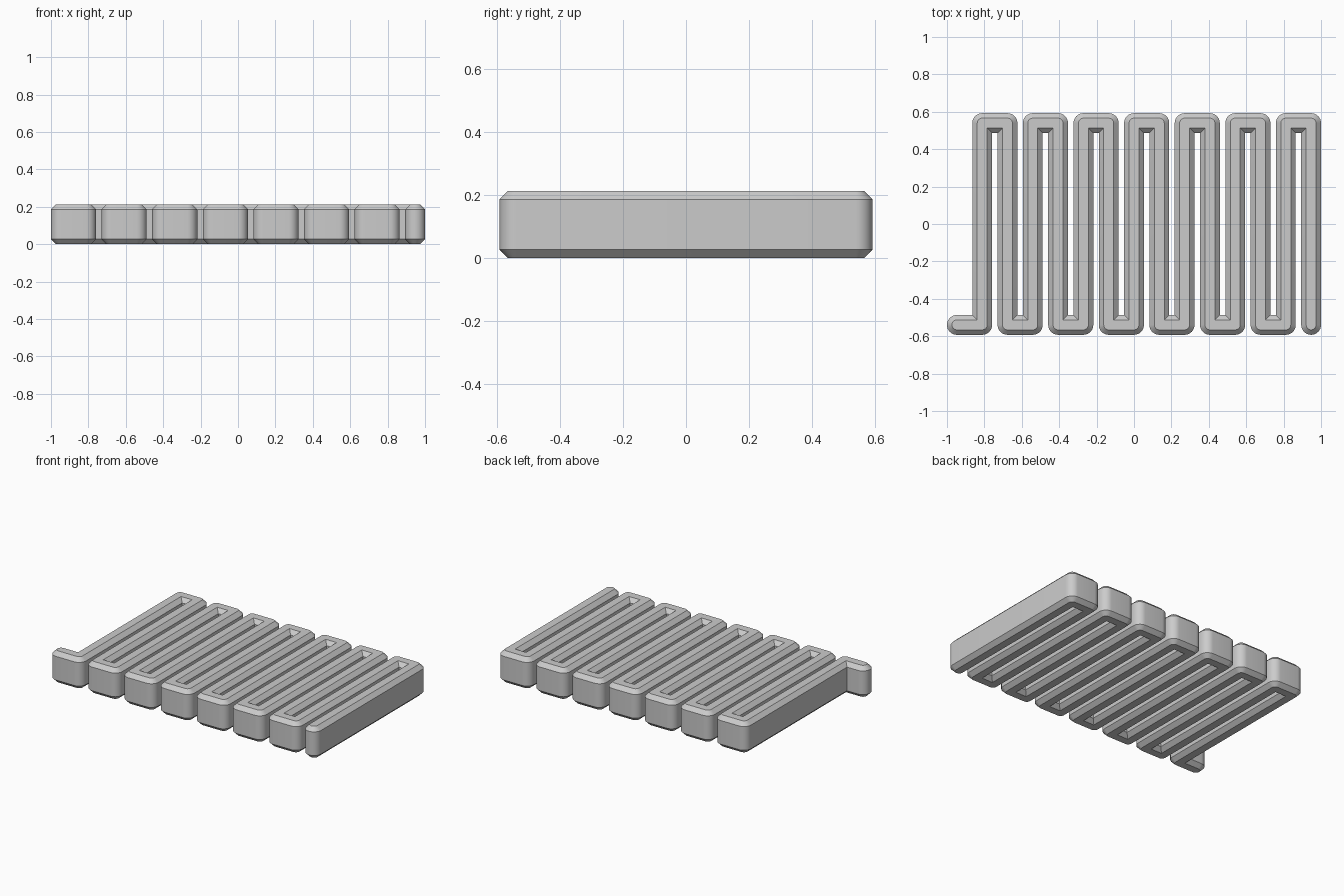
import bpy, bmesh, math
from mathutils import Vector

if "Cube" in bpy.data.objects:
    bpy.data.objects.remove(bpy.data.objects["Cube"])

W = 0.106             # strip width
S = (2 - W) / 14      # bar spacing
HY = 0.5925 - W / 2   # centreline half depth
H, C = 0.213, 0.0265  # height, chamfer
SEG = 8               # segments per rounded quarter turn

# Serpentine centreline
path = [Vector((-1 + W / 2, -HY))]
for i in range(14):
    x = -1 + W / 2 + S * (i + 1)
    a, b = (-HY, HY) if i % 2 == 0 else (HY, -HY)
    path += [Vector((x, a)), Vector((x, b))]


def arc(p, a0, a1, r, n):
    return [p + r * Vector((math.cos(a0 + (a1 - a0) * k / n), math.sin(a0 + (a1 - a0) * k / n)))
            for k in range(n + 1)]


def outline(r):
    """Closed outline at distance r: round outer corners, mitred inner corners, round caps."""
    pts = []
    for line in (path, path[::-1]):
        # Follow the right-hand side of the line, then its end cap
        for p0, p, p1 in zip(line, line[1:], line[2:]):
            d0, d1 = (p - p0).normalized(), (p1 - p).normalized()
            ang = math.atan2(d0.y, d0.x) - math.pi / 2
            if d0.x * d1.y - d0.y * d1.x > 0:
                pts += arc(p, ang, ang + math.pi / 2, r, SEG)
            else:
                pts.append(p + r * (d1 - d0))
                n = Vector((d0.y, -d0.x)) + Vector((d1.y, -d1.x))
                pts[-1] = p + r * n
        d = (line[-1] - line[-2]).normalized()
        ang = math.atan2(d.y, d.x) - math.pi / 2
        pts += arc(line[-1], ang, ang + math.pi, r, 2 * SEG)
    return pts


# Chamfered strip from four stacked outlines
bm = bmesh.new()
rings = [[bm.verts.new((p.x, p.y, z)) for p in outline(r)]
         for r, z in ((W / 2 - C, 0), (W / 2, C), (W / 2, H - C), (W / 2 - C, H))]
n = len(rings[0])
for lo, hi in zip(rings, rings[1:]):
    for i in range(n):
        j = (i + 1) % n
        bm.faces.new((lo[i], lo[j], hi[j], hi[i]))
bm.faces.new(rings[-1])
bm.faces.new(rings[0][::-1])
mesh = bpy.data.meshes.new("serpentine_coil")
bm.to_mesh(mesh)
bm.free()
obj = bpy.data.objects.new("serpentine_coil", mesh)
bpy.context.collection.objects.link(obj)
bpy.context.view_layer.objects.active = obj
obj.select_set(True)
bpy.ops.object.shade_smooth_by_angle(angle=math.radians(30))
